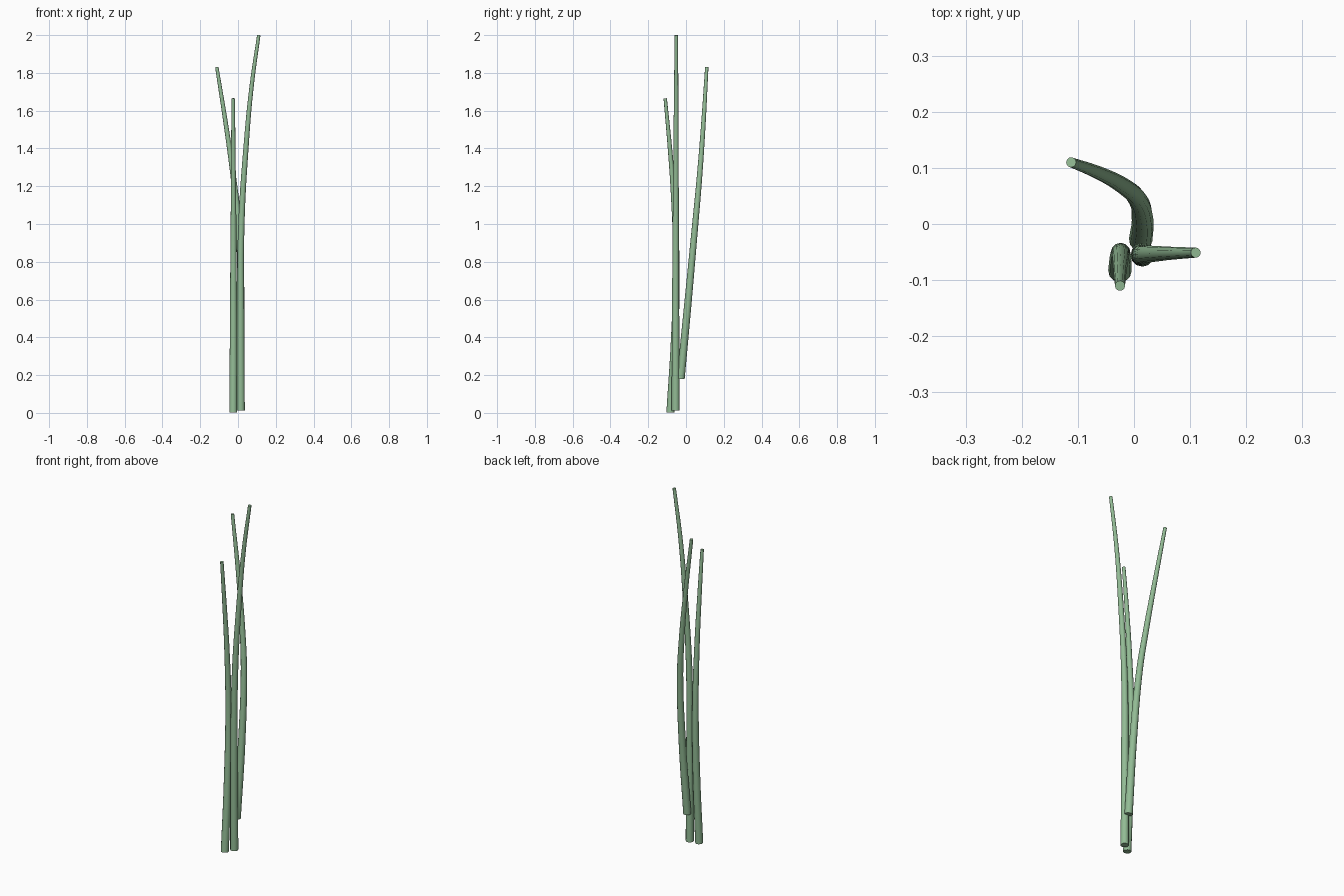
import bpy, math

if "Cube" in bpy.data.objects:
    bpy.data.objects.remove(bpy.data.objects["Cube"])

# One shared stalk colour
green = bpy.data.materials.new("stalk_green")
green.diffuse_color = (0.29, 0.50, 0.30, 1)
green.use_nodes = True
green.node_tree.nodes["Principled BSDF"].inputs["Base Color"].default_value = green.diffuse_color


def stalk(name, path, r0=0.021, r1=0.009):
    """Tapered, capped, bent tube through a few points."""
    cu = bpy.data.curves.new(name, 'CURVE')
    cu.dimensions = '3D'
    cu.bevel_depth = 1.0
    cu.bevel_resolution = 4
    cu.resolution_u = 6
    cu.use_fill_caps = True
    sp = cu.splines.new('BEZIER')
    sp.radius_interpolation = 'LINEAR'
    sp.bezier_points.add(len(path) - 1)
    z0, z1 = path[0][2], path[-1][2]
    for p, co in zip(sp.bezier_points, path):
        p.co = co
        p.handle_left_type = p.handle_right_type = 'AUTO'
        t = (co[2] - z0) / (z1 - z0)
        p.radius = r0 + (r1 - r0) * t ** 1.4
    ob = bpy.data.objects.new(name, cu)
    bpy.context.collection.objects.link(ob)
    bpy.ops.object.select_all(action='DESELECT')
    ob.select_set(True)
    bpy.context.view_layer.objects.active = ob
    bpy.ops.object.convert(target='MESH')
    ob = bpy.context.object
    ob.data.materials.clear()
    ob.data.materials.append(green)
    bpy.ops.object.shade_smooth_by_angle(angle=math.radians(40))


# Tall stalk, leaning right near the top
stalk("tall_stalk", [(0.015, -0.055, 0.012), (0.014, -0.055, 0.50),
                     (0.018, -0.054, 1.00), (0.042, -0.053, 1.40),
                     (0.071, -0.052, 1.72), (0.110, -0.051, 2.00)])

# Middle stalk, leaning back and then left
stalk("back_stalk", [(0.012, -0.028, 0.18), (0.015, 0.012, 0.60),
                     (0.003, 0.049, 1.00), (-0.021, 0.069, 1.22),
                     (-0.060, 0.090, 1.50), (-0.112, 0.110, 1.83)])

# Short stalk, bowed back and leaning forward at the top
stalk("short_stalk", [(-0.025, -0.083, 0.002), (-0.024, -0.060, 0.40),
                      (-0.024, -0.051, 0.80), (-0.024, -0.066, 1.15),
                      (-0.025, -0.085, 1.40), (-0.025, -0.110, 1.665)])
